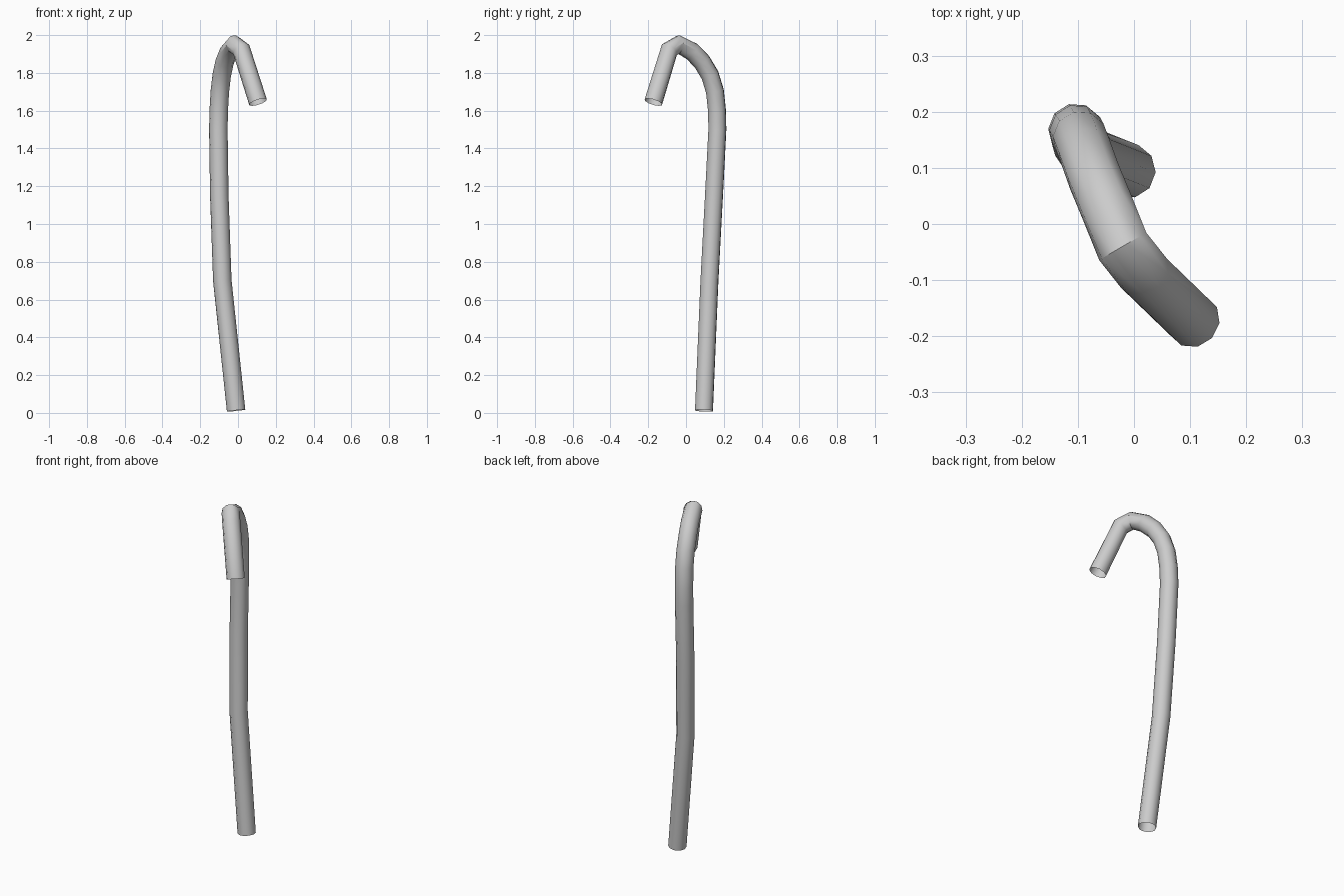
import bpy

if "Cube" in bpy.data.objects:
    bpy.data.objects.remove(bpy.data.objects["Cube"])

# Centreline of the bent cane, from foot to hook tip
path = [
    (-0.01, 0.095, 0.012), (-0.083, 0.124, 0.70), (-0.099, 0.148, 1.15),
    (-0.104, 0.166, 1.50), (-0.102, 0.164, 1.60), (-0.096, 0.153, 1.703),
    (-0.086, 0.127, 1.788), (-0.071, 0.085, 1.858), (-0.049, 0.032, 1.913),
    (-0.020, -0.040, 1.951), (0.018, -0.088, 1.922), (0.106, -0.173, 1.645),
]

# Open-ended ten-sided tube swept along the centreline
curve = bpy.data.curves.new("hooked_tube", "CURVE")
curve.dimensions = "3D"
curve.bevel_depth = 0.049
curve.bevel_resolution = 3
curve.use_fill_caps = False
spline = curve.splines.new("POLY")
spline.points.add(len(path) - 1)
for point, co in zip(spline.points, path):
    point.co = (*co, 1)
tube = bpy.data.objects.new("hooked_tube", curve)
bpy.context.collection.objects.link(tube)

# Turn into a smooth-shaded mesh
bpy.context.view_layer.objects.active = tube
tube.select_set(True)
bpy.ops.object.convert(target="MESH")
bpy.ops.object.shade_smooth_by_angle(angle=0.65)
